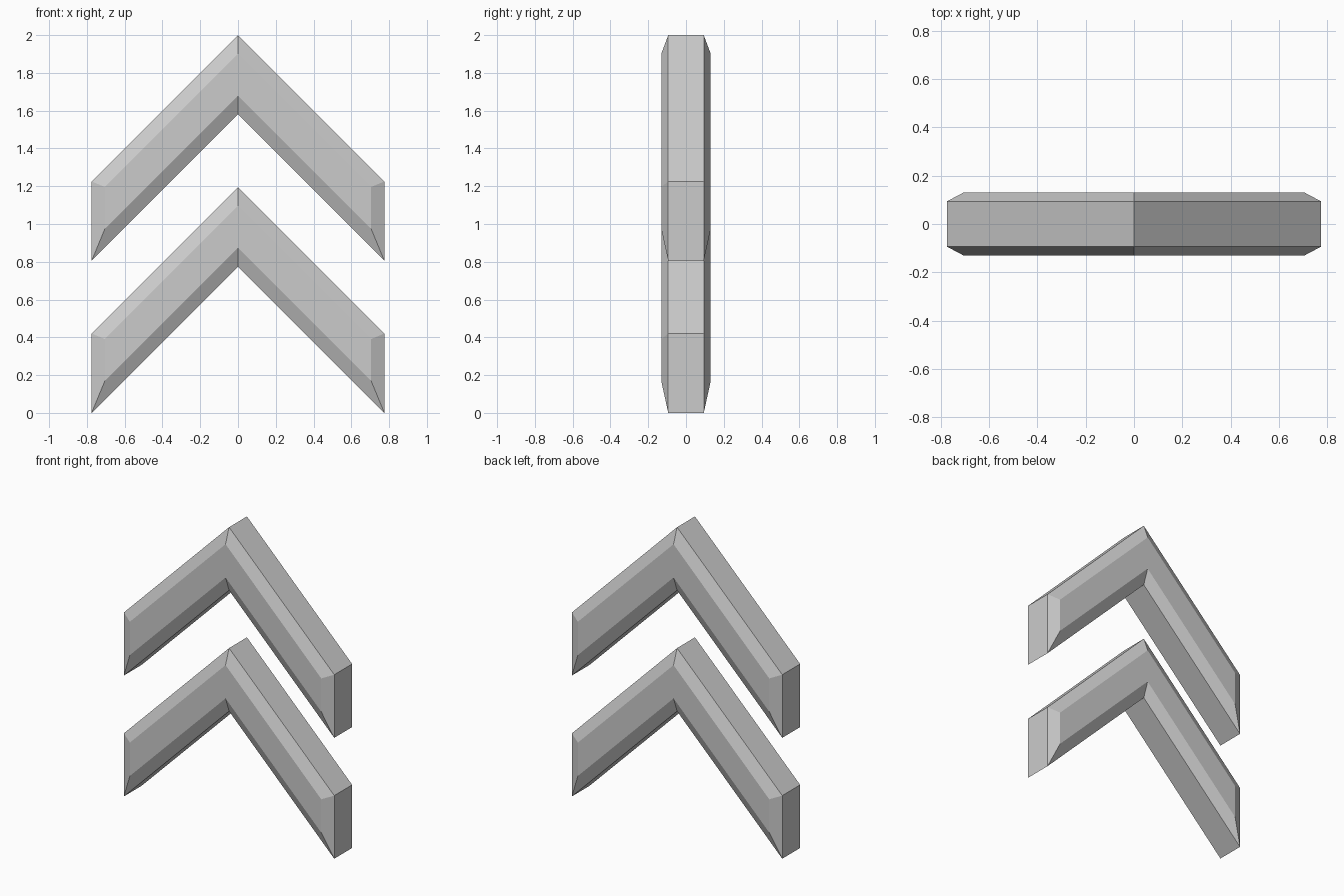
import bpy
import bmesh

if "Cube" in bpy.data.objects:
    bpy.data.objects.remove(bpy.data.objects["Cube"])

HALF_W, RISE = 0.775, 0.775     # 45 degree arms
THICK = 0.42                    # vertical thickness of an arm
SIDE_Y, FACE_Y = 0.094, 0.131   # half depth at the rim and at the flat faces
INSET = 0.07                    # bevel width on the faces


def chevron_outline(inset):
    """Closed chevron outline (x, z), shrunk evenly by inset."""
    w = HALF_W - inset
    drop = inset * 2 ** 0.5
    top = RISE + THICK - drop
    low = RISE + drop
    return [(0, top), (w, top - w), (w, low - w),
            (0, low), (-w, low - w), (-w, top - w)]


def chevron(name, z):
    bm = bmesh.new()
    # front face, front rim, back rim, back face
    sections = [(-FACE_Y, INSET), (-SIDE_Y, 0), (SIDE_Y, 0), (FACE_Y, INSET)]
    loops = [[bm.verts.new((x, y, h)) for x, h in chevron_outline(i)]
             for y, i in sections]
    for a, b in zip(loops, loops[1:]):
        for k in range(6):
            n = (k + 1) % 6
            bm.faces.new((a[k], a[n], b[n], b[k]))
    # each flat face is a pair of mirrored arms
    for loop in (loops[0], loops[-1]):
        bm.faces.new(loop[0:4])
        bm.faces.new((loop[0], loop[3], loop[4], loop[5]))
    bmesh.ops.recalc_face_normals(bm, faces=bm.faces)
    mesh = bpy.data.meshes.new(name)
    bm.to_mesh(mesh)
    bm.free()
    obj = bpy.data.objects.new(name, mesh)
    obj.location.z = z
    bpy.context.collection.objects.link(obj)


# two stacked upward arrows
chevron("lower_chevron", 0)
chevron("upper_chevron", 0.805)
